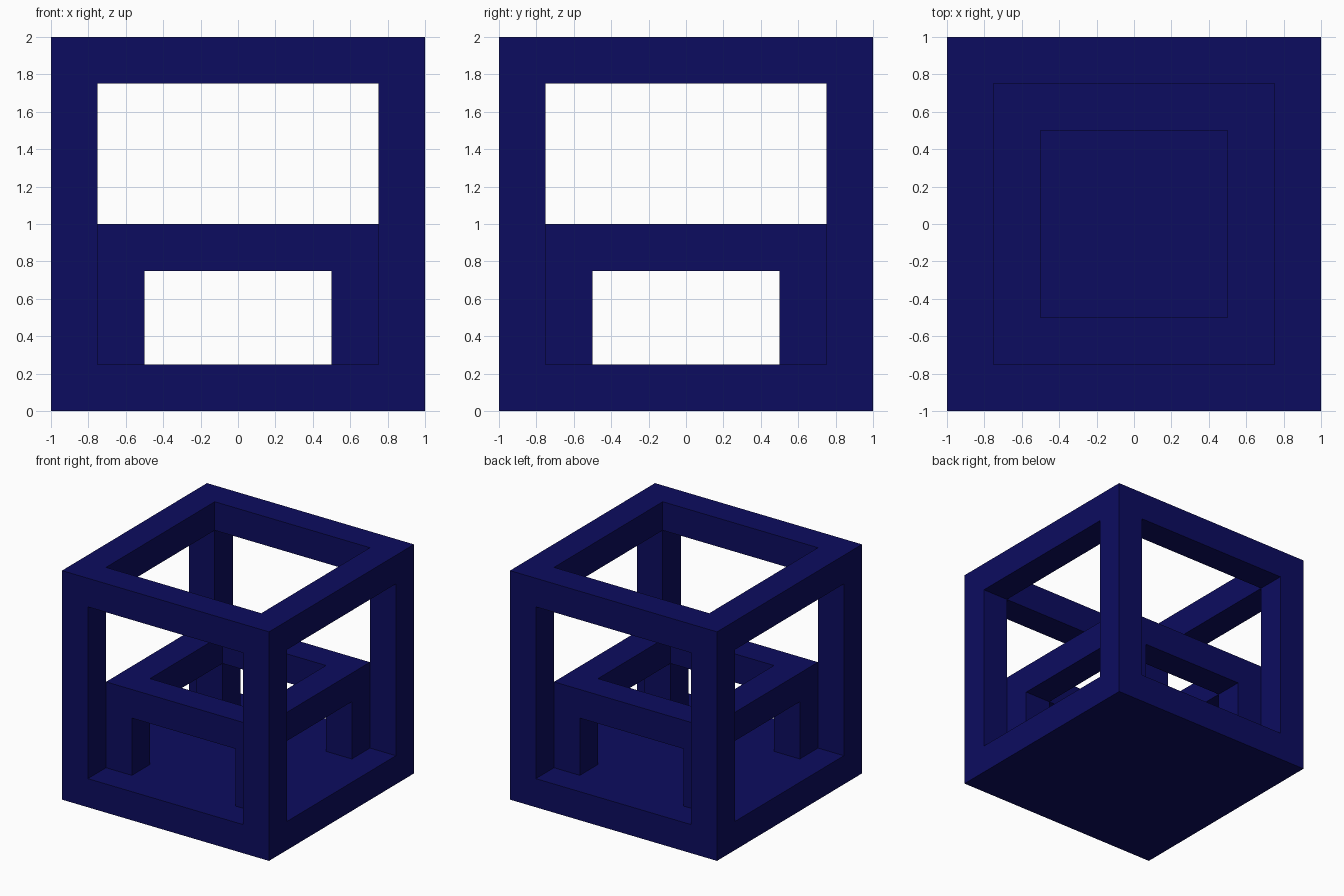
import bpy
import bmesh

cube = bpy.data.objects.get("Cube")
if cube:
    bpy.data.objects.remove(cube, do_unlink=True)

# Single navy colour
navy = bpy.data.materials.new("navy_blue")
navy.use_nodes = True
colour = (0.0037, 0.0037, 0.115, 1.0)
navy.diffuse_color = colour
navy.node_tree.nodes["Principled BSDF"].inputs["Base Color"].default_value = colour

# Each layer of a frame says which cells of a 3 x 3 plan are filled
LAYERS = {
    "slab": lambda i, j: True,
    "posts": lambda i, j: i != 1 and j != 1,
    "ring": lambda i, j: i != 1 or j != 1,
}


def build_frame(name, half, beam, heights, layers):
    """Stack slab, post and ring layers into one welded square-beam frame."""
    plan = [-half, beam - half, half - beam, half]
    grid = [plan, plan, heights]

    def filled(c):
        inside = all(0 <= c[a] < len(grid[a]) - 1 for a in range(3))
        return inside and LAYERS[layers[c[2]]](c[0], c[1])

    bm = bmesh.new()
    for i in range(3):
        for j in range(3):
            for k in range(len(layers)):
                cell = (i, j, k)
                if not filled(cell):
                    continue
                # Add a face only where the neighbouring cell is empty
                for axis in range(3):
                    u, v = (axis + 1) % 3, (axis + 2) % 3
                    for side in (0, 1):
                        neighbour = list(cell)
                        neighbour[axis] += 2 * side - 1
                        if filled(neighbour):
                            continue
                        corners = [(0, 0), (1, 0), (1, 1), (0, 1)]
                        if side == 0:
                            corners.reverse()
                        verts = []
                        for du, dv in corners:
                            co = [0, 0, 0]
                            co[axis] = grid[axis][cell[axis] + side]
                            co[u] = grid[u][cell[u] + du]
                            co[v] = grid[v][cell[v] + dv]
                            verts.append(bm.verts.new(co))
                        bm.faces.new(verts)
    bmesh.ops.remove_doubles(bm, verts=bm.verts, dist=0.0001)
    mesh = bpy.data.meshes.new(name)
    bm.to_mesh(mesh)
    bm.free()
    mesh.materials.append(navy)
    obj = bpy.data.objects.new(name, mesh)
    bpy.context.collection.objects.link(obj)
    return obj


# Outer open cube on a solid floor slab
build_frame("outer_frame", 1.0, 0.25, [0, 0.25, 1.75, 2.0],
            ["slab", "posts", "ring"])

# Inner table-like frame standing on the floor
build_frame("inner_frame", 0.75, 0.25, [0.25, 0.75, 1.0],
            ["posts", "ring"])
